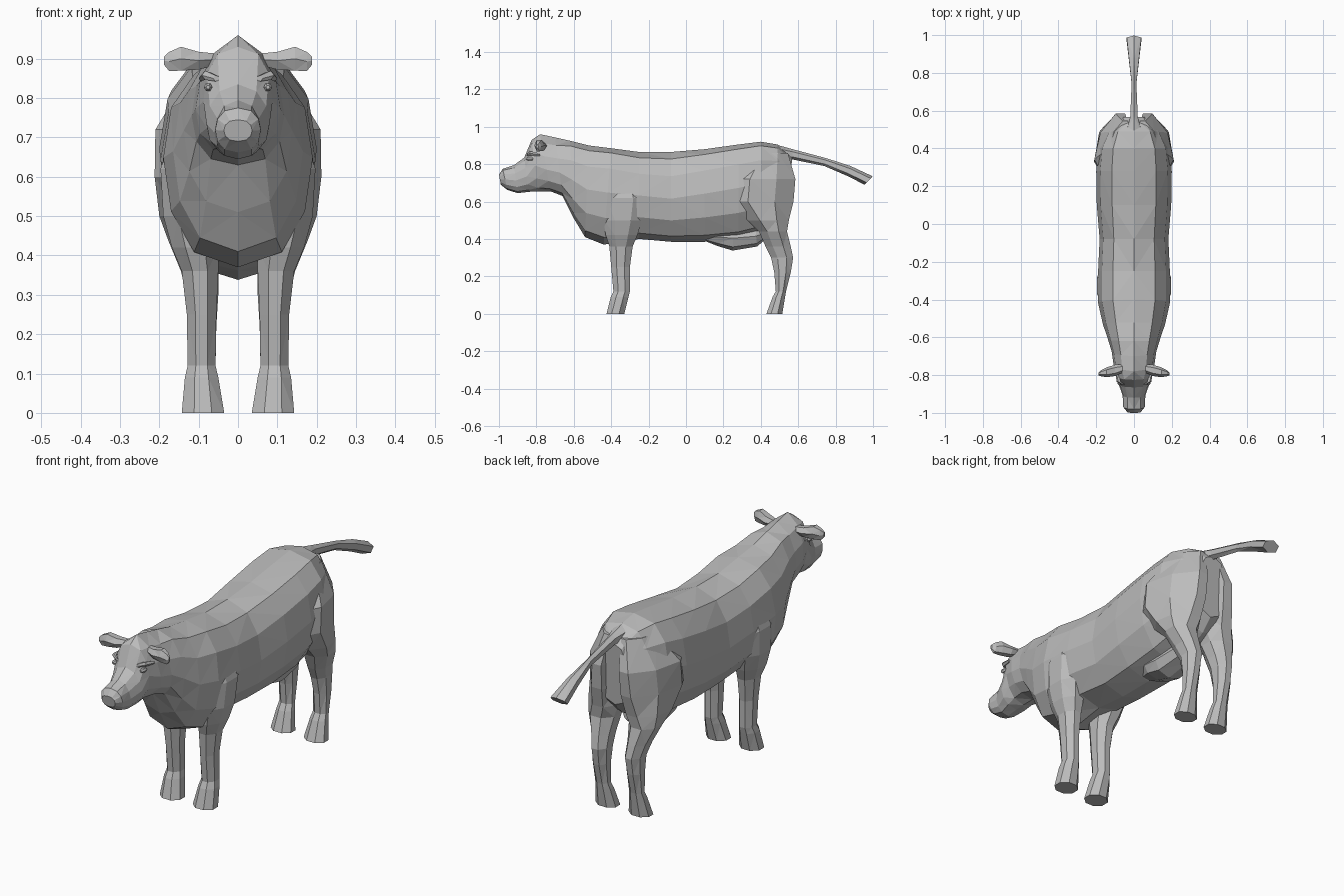
import bpy, bmesh, math

if "Cube" in bpy.data.objects:
    bpy.data.objects.remove(bpy.data.objects["Cube"])

# One grey hide colour
hide = bpy.data.materials.new("grey hide")
hide.use_nodes = True
hide.diffuse_color = (0.5, 0.5, 0.5, 1)
hide.node_tree.nodes["Principled BSDF"].inputs["Base Color"].default_value = (0.5, 0.5, 0.5, 1)


def loft(name, rings, mirror=False):
    """Skin a list of equal-length point rings, cap both ends, keep flat faces."""
    bm = bmesh.new()
    loops = [[bm.verts.new(p) for p in ring] for ring in rings]
    n = len(loops[0])
    for a, b in zip(loops, loops[1:]):
        for i in range(n):
            j = (i + 1) % n
            bm.faces.new((a[i], a[j], b[j], b[i]))
    bm.faces.new(loops[0])
    bm.faces.new(loops[-1])
    bmesh.ops.triangulate(bm, faces=[f for f in bm.faces if len(f.verts) == 4])
    bmesh.ops.recalc_face_normals(bm, faces=bm.faces)
    mesh = bpy.data.meshes.new(name)
    bm.to_mesh(mesh)
    bm.free()
    mesh.materials.append(hide)
    obj = bpy.data.objects.new(name, mesh)
    bpy.context.collection.objects.link(obj)
    if mirror:
        obj.modifiers.new("Mirror", "MIRROR").use_axis[0] = True
    return obj


def upright_ring(top_y, top_z, low_y, low_z, width, widest, sides=12):
    """Slanted cross-section between a back point and a belly point."""
    bend = math.log(widest) / math.log(0.5)
    ring = []
    for k in range(sides):
        a = math.tau * k / sides
        s = math.sin(a)
        t = ((1 - math.cos(a)) / 2) ** bend
        x = math.copysign(abs(s) ** 0.77, s) * width
        ring.append((x, top_y + (low_y - top_y) * t, top_z + (low_z - top_z) * t))
    return ring


def level_ring(z, y0, y1, x0, x1, taper=0, sides=8):
    """Horizontal limb cross-section; taper pulls the rear towards the middle."""
    ring = []
    for k in range(sides):
        a = math.tau * (k + 0.5) / sides
        x = (x0 + x1) / 2 + (x1 - x0) / 1.85 * math.cos(a)
        y = (y0 + y1) / 2 + (y1 - y0) / 1.85 * math.sin(a)
        ring.append((x * (1 - taper * max(0, math.sin(a))), y, z))
    return ring


def side_ring(x, y, z, r, sides):
    """Small round cross-section facing forwards."""
    return [(x + r * math.cos(math.tau * k / sides), y,
             z + r * math.sin(math.tau * k / sides)) for k in range(sides)]


# Head, neck and trunk: top y, z, bottom y, z, half width, height of widest point
trunk = [
    (-1.00, .745, -.99, .69, .036, .5),
    (-.98, .775, -.955, .662, .058, .5),
    (-.92, .795, -.90, .645, .06, .55),
    (-.865, .835, -.84, .652, .08, .55),
    (-.825, .93, -.79, .655, .088, .5),
    (-.78, .96, -.725, .655, .108, .62),
    (-.70, .943, -.66, .63, .118, .6),
    (-.62, .925, -.60, .51, .138, .5),
    (-.52, .90, -.54, .41, .165, .48),
    (-.40, .885, -.44, .37, .19, .46),
    (-.25, .865, -.25, .40, .19, .5),
    (-.08, .865, -.08, .385, .182, .52),
    (.10, .88, .10, .385, .197, .48),
    (.28, .905, .28, .40, .20, .46),
    (.40, .92, .40, .43, .188, .45),
    (.49, .905, .49, .47, .145, .45),
    (.568, .84, .545, .53, .08, .5),
]
loft("body_and_head", [upright_ring(*s) for s in trunk])

# Legs from the hoof up: height, y range, x range, rear taper
front_leg = [
    (0, -.425, -.33, .035, .143), (.09, -.402, -.307, .05, .135),
    (.12, -.388, -.30, .057, .128), (.25, -.40, -.30, .055, .13),
    (.36, -.41, -.285, .05, .143), (.42, -.43, -.26, .05, .168),
    (.50, -.44, -.235, .06, .19), (.62, -.43, -.22, .08, .197),
    (.76, -.39, -.28, .06, .15),
]
hind_leg = [
    (0, .43, .515, .035, .143), (.09, .463, .53, .05, .13),
    (.12, .48, .535, .057, .125), (.22, .472, .56, .055, .128),
    (.30, .455, .573, .05, .13), (.36, .425, .56, .05, .145),
    (.44, .39, .54, .04, .178), (.50, .33, .55, .025, .2, .2),
    (.60, .23, .575, .02, .212, .35), (.72, .24, .585, .02, .21, .4),
    (.86, .36, .545, .02, .125, .4),
]
for name, sections in (("front_legs", front_leg), ("hind_legs", hind_leg)):
    loft(name, [level_ring(*s) for s in sections], mirror=True)

# Tail: slim root, flaring to a blunt slanted brush
tail = [(.48, .905, .50, .82, .045, .5), (.57, .88, .57, .825, .022, .5),
        (.75, .832, .74, .79, .014, .5), (.88, .79, .86, .738, .03, .5),
        (.998, .735, .955, .69, .043, .5)]
loft("tail", [upright_ring(*s, sides=6) for s in tail])

# Udder under the rear belly
udder = [(.08, .44, .10, .39, .04, .5), (.17, .46, .17, .362, .08, .5),
         (.25, .47, .25, .338, .08, .5), (.37, .47, .38, .36, .07, .5),
         (.44, .47, .44, .41, .03, .5)]
loft("udder", [upright_ring(*s, sides=8) for s in udder])

# Ears: stalk widening to a drooping leaf; x, y, z, half depth, half height
ears = [(.06, -.765, .898, .022, .018), (.10, -.775, .895, .03, .026),
        (.145, -.785, .90, .026, .035), (.175, -.79, .893, .016, .028),
        (.188, -.795, .895, .006, .012)]
loft("ears", [[(x, y + d * math.cos(math.tau * k / 6), z + h * math.sin(math.tau * k / 6))
               for k in range(6)] for x, y, z, d, h in ears], mirror=True)

# Low brow ridges and small eyeballs
brow = [(.055, -.85, .85, .008), (.08, -.835, .858, .012), (.092, -.78, .85, .008)]
loft("brows", [side_ring(*s, 5) for s in brow], mirror=True)
eye = [(-.853, .005), (-.845, .011), (-.825, .011), (-.815, .005)]
loft("eyes", [side_ring(.076, y, .828, r, 6) for y, r in eye], mirror=True)
